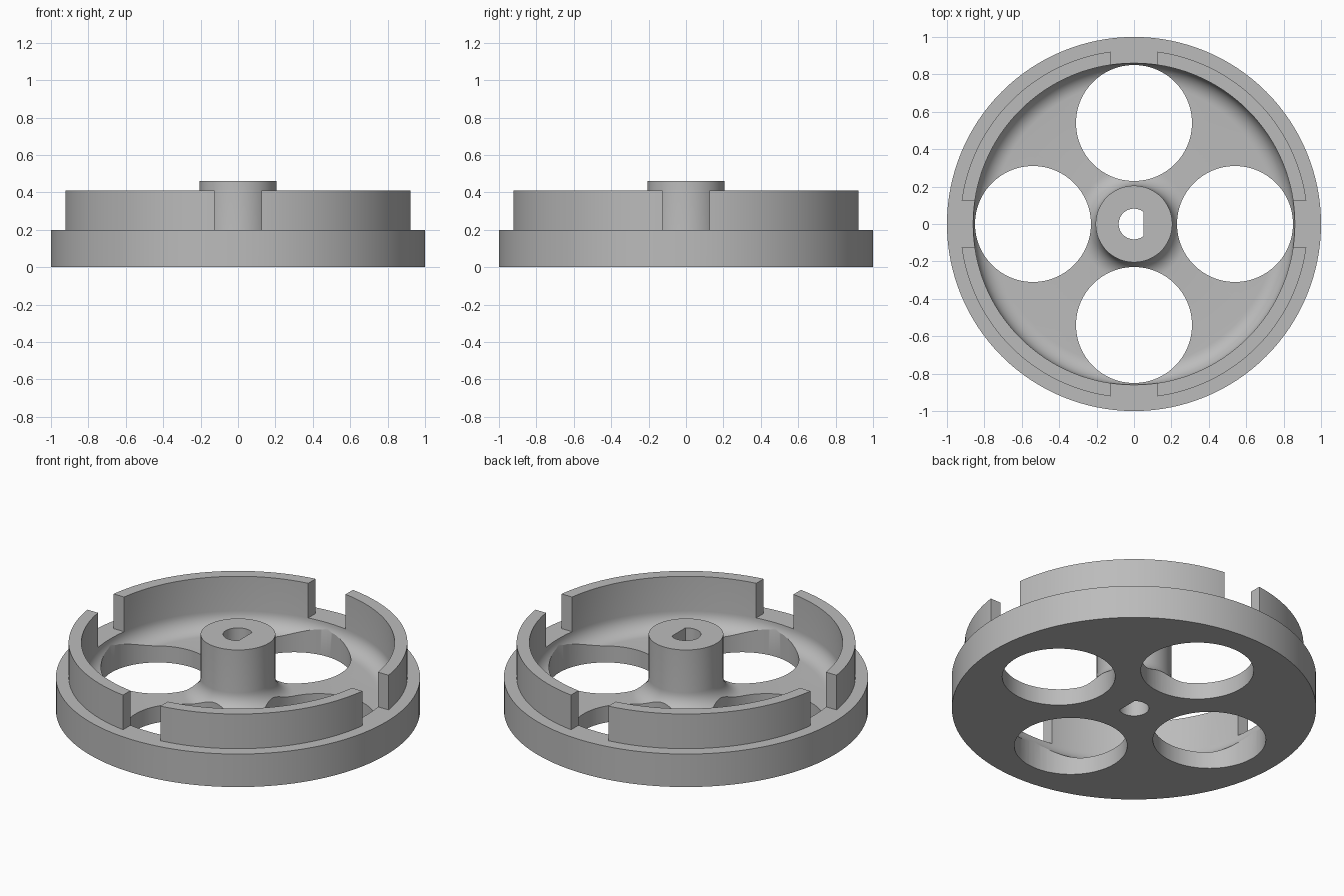
import bpy, bmesh, math
from mathutils import Matrix, Vector

cube = bpy.data.objects.get("Cube")
if cube:
    bpy.data.objects.remove(cube, do_unlink=True)

SEGMENTS = 128
FLOOR, FILLET = 0.1, 0.1
SHELF_Z, WALL_Z, HUB_Z = 0.2, 0.41, 0.46
HUB_R, WALL_IN, WALL_OUT = 0.205, 0.86, 0.93

grey = bpy.data.materials.new("plain grey")
grey.use_nodes = True
colour = (0.5, 0.5, 0.5, 1)
grey.diffuse_color = colour
grey.node_tree.nodes["Principled BSDF"].inputs["Base Color"].default_value = colour


def make_object(name, bm):
    bmesh.ops.recalc_face_normals(bm, faces=bm.faces)
    mesh = bpy.data.meshes.new(name)
    bm.to_mesh(mesh)
    bm.free()
    mesh.materials.append(grey)
    obj = bpy.data.objects.new(name, mesh)
    bpy.context.collection.objects.link(obj)
    return obj


def fillet(centre_r, start, end, steps=10):
    """Quarter-round between the floor and an upright wall."""
    for i in range(steps + 1):
        a = math.radians(start + (end - start) * i / steps)
        yield (centre_r + FILLET * math.cos(a), FLOOR + FILLET + FILLET * math.sin(a))


def prism(bm, outline, z0, z1):
    """Upright solid with the given outline."""
    face = bm.faces.new([bm.verts.new((x, y, z0)) for x, y in outline])
    top = bmesh.ops.extrude_face_region(bm, geom=[face])["geom"]
    bmesh.ops.translate(bm, vec=(0, 0, z1 - z0),
                        verts=[v for v in top if isinstance(v, bmesh.types.BMVert)])


# Wheel body: one turned profile with hub, dished floor, rim wall and shelf
profile = [(0, HUB_Z), (HUB_R, HUB_Z)]
profile += fillet(HUB_R + FILLET, 180, 270)
profile += fillet(WALL_IN - FILLET, 270, 360)
profile += [(WALL_IN, WALL_Z), (WALL_OUT, WALL_Z), (WALL_OUT, SHELF_Z),
            (1, SHELF_Z), (1, 0), (0, 0)]
bm = bmesh.new()
verts = [bm.verts.new((r, 0, z)) for r, z in profile]
edges = [bm.edges.new(pair) for pair in zip(verts, verts[1:])]
bmesh.ops.spin(bm, geom=verts + edges, axis=(0, 0, 1), cent=(0, 0, 0),
               angle=math.tau, steps=SEGMENTS, use_merge=True)
bmesh.ops.remove_doubles(bm, verts=bm.verts, dist=0.0001)
wheel = make_object("wheel_body", bm)

# Cutters: four round windows
windows = bmesh.new()
notches = bmesh.new()
for k in range(4):
    turn = Matrix.Rotation(k * math.pi / 2, 4, "Z")
    bmesh.ops.create_cone(windows, cap_ends=True, segments=96, radius1=0.31,
                          radius2=0.31, depth=0.8,
                          matrix=turn @ Matrix.Translation((0.54, 0, 0.2)))
    # Four notches through the rim wall
    box = Matrix.Translation((0.85, 0, SHELF_Z + 0.2)) @ Matrix.Diagonal((0.3, 0.25, 0.4, 1))
    bmesh.ops.create_cube(notches, size=1, matrix=turn @ box)

# D-shaped shaft bore
bore = bmesh.new()
half = math.acos(0.05 / 0.082)
angles = [half + (math.tau - 2 * half) * i / 40 for i in range(41)]
prism(bore, [(0.082 * math.cos(a), 0.082 * math.sin(a)) for a in angles], -0.2, 0.7)

for name, cutter_bm in (("window_cutter", windows), ("notch_cutter", notches),
                        ("bore_cutter", bore)):
    cutter = make_object(name, cutter_bm)
    cutter.hide_render = True
    mod = wheel.modifiers.new(name, "BOOLEAN")
    mod.operation = "DIFFERENCE"
    mod.solver = "EXACT"
    mod.object = cutter
    bpy.context.view_layer.objects.active = wheel
    bpy.ops.object.modifier_apply(modifier=mod.name)
    bpy.data.objects.remove(cutter, do_unlink=True)

# Smooth shading with crisp edges
bpy.ops.object.select_all(action="DESELECT")
wheel.select_set(True)
bpy.context.view_layer.objects.active = wheel
bpy.ops.object.shade_smooth_by_angle(angle=math.radians(30))
